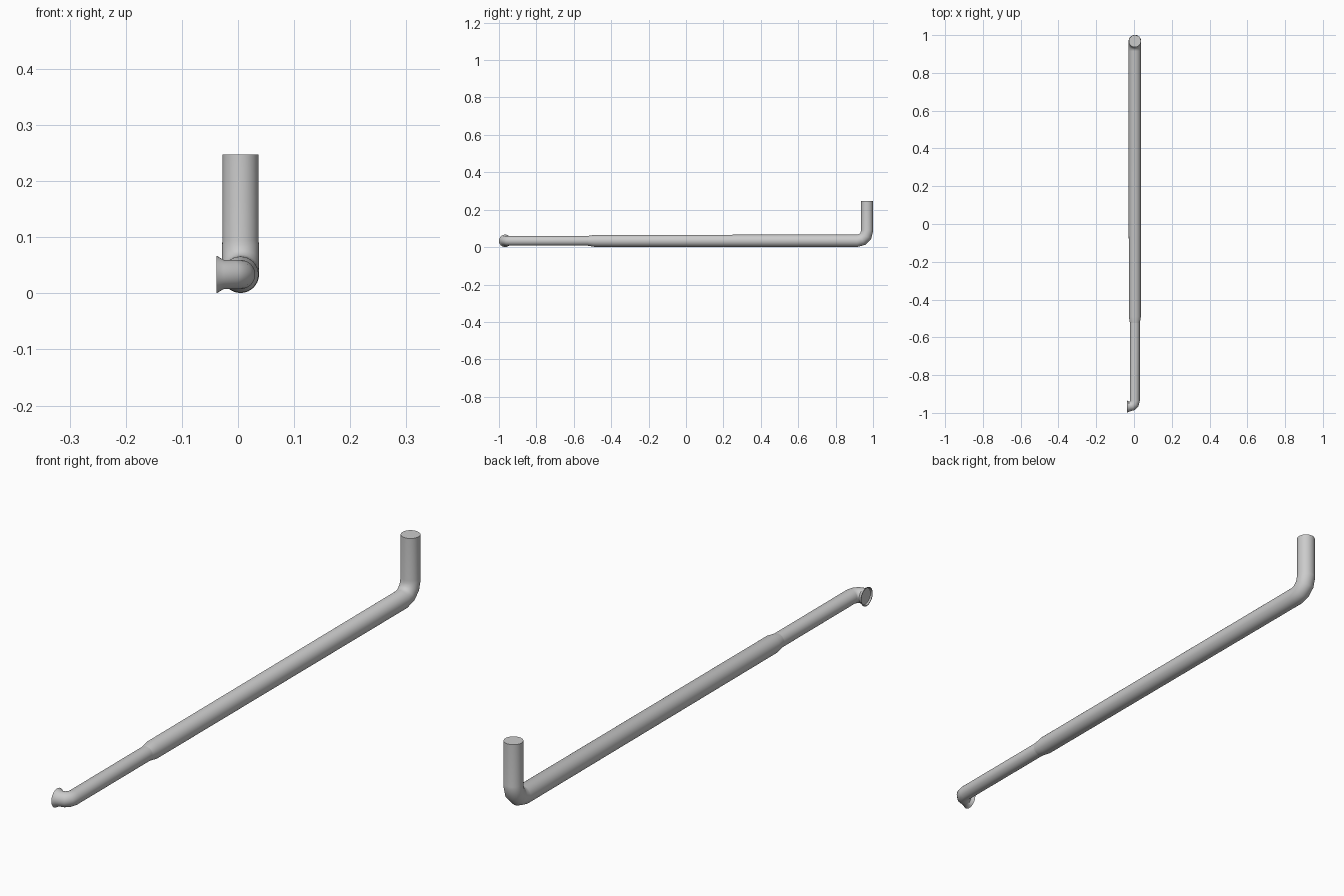
import bpy, bmesh, math
from mathutils import Vector

if "Cube" in bpy.data.objects:
    bpy.data.objects.remove(bpy.data.objects["Cube"])

SIDES = 32
X, Z = 0.0045, 0.0335      # axis of the long pipe
R_BIG, R_SMALL = 0.032, 0.026


def sweep(name, rings, cap_start=False, cap_end=False):
    """Tube through rings of (centre, direction, radius)."""
    bm = bmesh.new()
    u = Vector((1, 0, 0))
    last = Vector((0, 1, 0))
    loops = []
    for centre, direction, radius in rings:
        d = Vector(direction).normalized()
        u = last.rotation_difference(d) @ u
        v = d.cross(u)
        last = d
        loops.append([bm.verts.new(Vector(centre) + radius * (
            math.cos(2 * math.pi * i / SIDES) * u + math.sin(2 * math.pi * i / SIDES) * v))
            for i in range(SIDES)])
    for a, b in zip(loops, loops[1:]):
        for i in range(SIDES):
            j = (i + 1) % SIDES
            bm.faces.new((a[i], a[j], b[j], b[i]))
    if cap_start:
        bm.faces.new(loops[0][::-1])
    if cap_end:
        bm.faces.new(loops[-1])
    bmesh.ops.recalc_face_normals(bm, faces=bm.faces)
    me = bpy.data.meshes.new(name)
    bm.to_mesh(me)
    bm.free()
    ob = bpy.data.objects.new(name, me)
    bpy.context.collection.objects.link(ob)
    bpy.context.view_layer.objects.active = ob
    ob.select_set(True)
    bpy.ops.object.shade_smooth_by_angle(angle=math.radians(35))
    ob.select_set(False)
    return ob


def bend(start, forward, turn, radius, tube, steps):
    """Rings of a quarter turn from 'forward' towards 'turn'."""
    start, f, t = Vector(start), Vector(forward), Vector(turn)
    out = []
    for k in range(steps + 1):
        a = math.pi / 2 * k / steps
        out.append((start + radius * (math.sin(a) * f + (1 - math.cos(a)) * t),
                    math.cos(a) * f + math.sin(a) * t, tube))
    return out


Y = (0, 1, 0)
# Wide pipe with reducer at one end and rising elbow at the other
main = [((X, -0.525, Z), Y, R_SMALL), ((X, -0.49, Z), Y, R_BIG)]
main += bend((X, 0.915, Z), Y, (0, 0, 1), 0.053, R_BIG + 0.001, 3)
main += [((X, 0.968, 0.095), (0, 0, 1), R_BIG), ((X, 0.968, 0.247), (0, 0, 1), R_BIG)]
sweep("wide_pipe", main, cap_end=True)

# Narrow pipe turning sideways into a flared, recessed outlet
N, W = (0, -1, 0), (-1, 0, 0)
ye = -0.967
narrow = [((X, -0.52, Z), N, R_SMALL)]
narrow += bend((X, ye + 0.03, Z), N, W, 0.03, R_SMALL, 3)
narrow += [((-0.038, ye, Z), W, 0.0333), ((-0.038, ye, Z), W, 0.030),
           ((-0.033, ye, Z), W, 0.028)]
sweep("narrow_pipe_outlet", narrow, cap_end=True)
